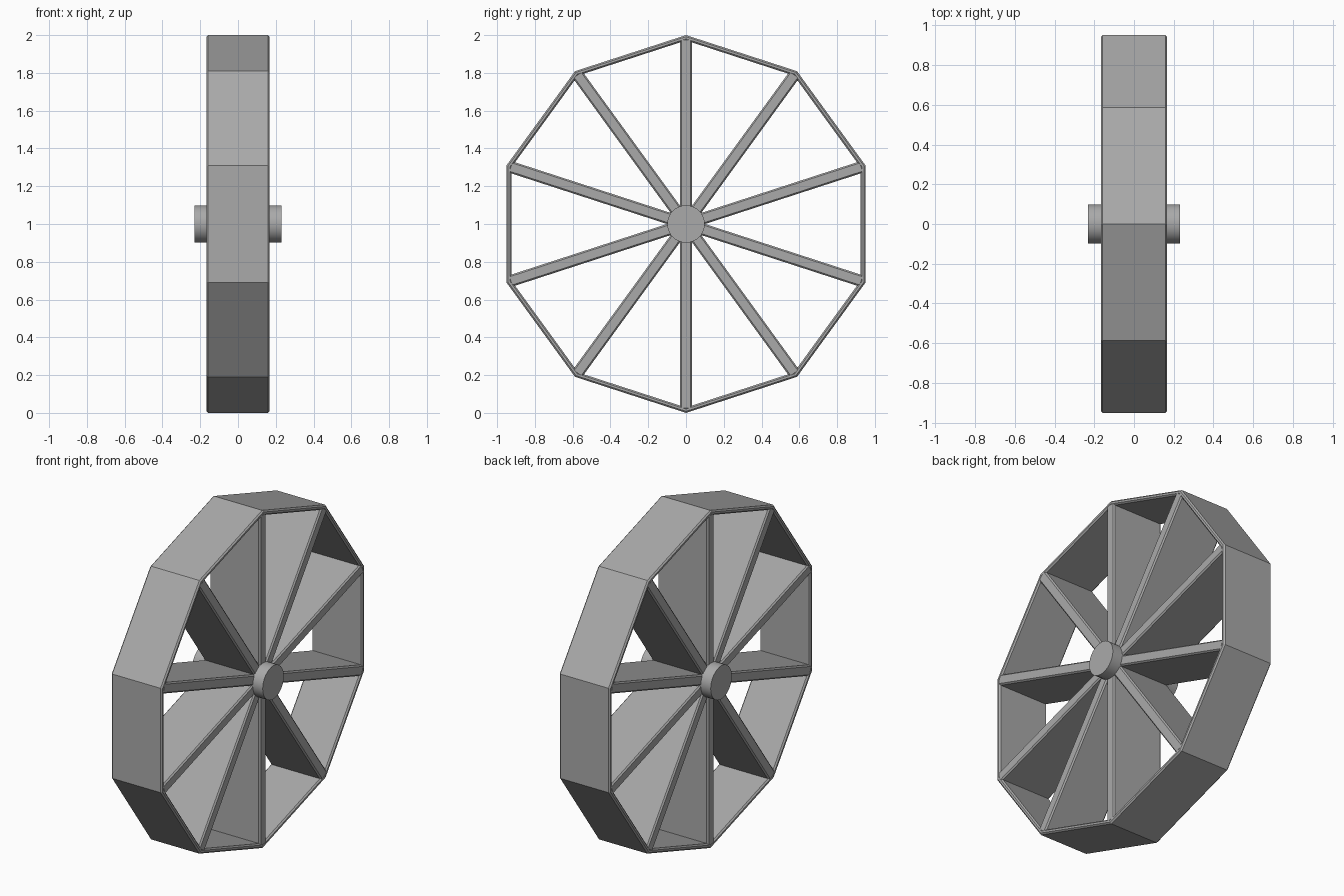
import bpy, bmesh, math
from mathutils import Matrix

if "Cube" in bpy.data.objects:
    bpy.data.objects.remove(bpy.data.objects["Cube"], do_unlink=True)

SIDES = 10
RADIUS = 1.0
RIM_THICKNESS = 0.027
HALF_WIDTH = 0.166
HUB_Z = 1.0

grey = bpy.data.materials.new("grey")
grey.use_nodes = True
colour = (0.4, 0.4, 0.4, 1)
grey.diffuse_color = colour
grey.node_tree.nodes["Principled BSDF"].inputs["Base Color"].default_value = colour


def add_object(name, bm, bevel=0):
    bmesh.ops.recalc_face_normals(bm, faces=bm.faces)
    mesh = bpy.data.meshes.new(name)
    bm.to_mesh(mesh)
    bm.free()
    mesh.materials.append(grey)
    obj = bpy.data.objects.new(name, mesh)
    bpy.context.collection.objects.link(obj)
    obj.location.z = HUB_Z
    if bevel:
        mod = obj.modifiers.new("Edge bevel", "BEVEL")
        mod.width = bevel
        mod.segments = 1
        mod.limit_method = "ANGLE"
        mod.angle_limit = math.radians(60)
    return obj


# Ten-sided rim band, open at both sides
bm = bmesh.new()
inner_radius = RADIUS - RIM_THICKNESS / math.cos(math.pi / SIDES)
section = [(RADIUS, -HALF_WIDTH), (RADIUS, HALF_WIDTH),
           (inner_radius, HALF_WIDTH), (inner_radius, -HALF_WIDTH)]
rings = []
for i in range(SIDES):
    a = 2 * math.pi * i / SIDES
    rings.append([bm.verts.new((x, r * math.sin(a), r * math.cos(a))) for r, x in section])
for i, ring in enumerate(rings):
    following = rings[(i + 1) % SIDES]
    for j in range(4):
        k = (j + 1) % 4
        bm.faces.new((ring[j], ring[k], following[k], following[j]))
add_object("rim", bm, 0.008)

# Full-diameter paddle boards, each forming two opposite spokes
for i in range(SIDES // 2):
    bm = bmesh.new()
    bmesh.ops.create_cube(bm, size=1, matrix=Matrix.Diagonal((2 * HALF_WIDTH - 0.001, 0.062, 1.966, 1)))
    board = add_object(f"spoke_board_{i + 1}", bm, 0.008)
    board.rotation_euler.x = 2 * math.pi * i / SIDES

# Round hub projecting from both sides
bm = bmesh.new()
bmesh.ops.create_cone(bm, cap_ends=True, segments=32, radius1=0.099, radius2=0.099,
                      depth=0.462, matrix=Matrix.Rotation(math.pi / 2, 4, "Y"))
hub = add_object("hub", bm)
bpy.ops.object.select_all(action="DESELECT")
hub.select_set(True)
bpy.context.view_layer.objects.active = hub
bpy.ops.object.shade_smooth_by_angle(angle=math.radians(30))
